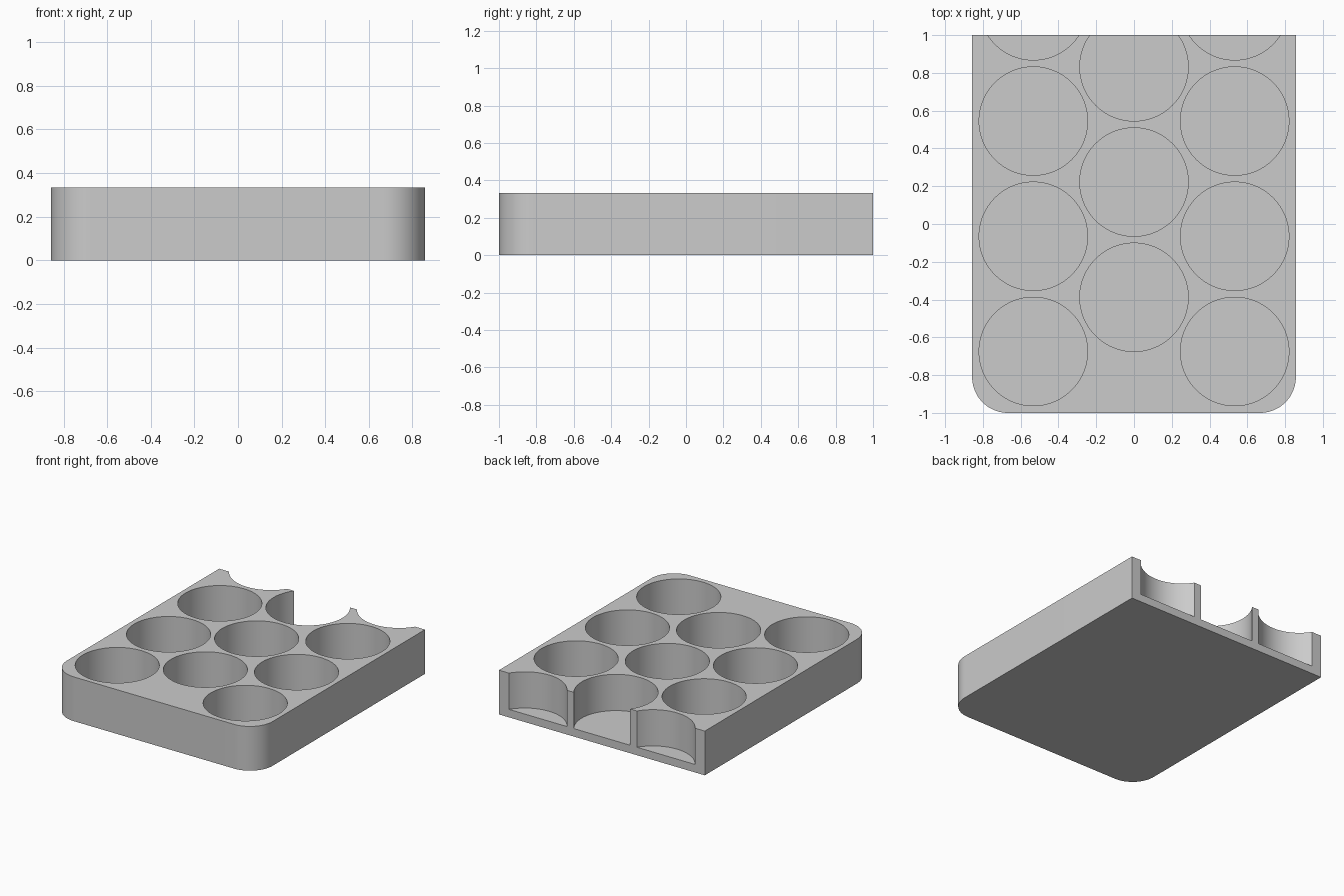
import bpy, bmesh
from math import sin, cos, pi, radians
from mathutils import Matrix

old = bpy.data.objects.get("Cube")
if old:
    bpy.data.objects.remove(old, do_unlink=True)

HALF_X, HALF_Y, HEIGHT = 0.857, 1.0, 0.333
CORNER, FLOOR = 0.19, 0.06
RADIUS, PITCH, COLUMN_X = 0.287, 0.61, 0.533

grey = bpy.data.materials.new("plain grey")
grey.use_nodes = True
colour = (0.6, 0.6, 0.6, 1)
grey.diffuse_color = colour
grey.node_tree.nodes["Principled BSDF"].inputs["Base Color"].default_value = colour


def make_object(name, bm):
    mesh = bpy.data.meshes.new(name)
    bmesh.ops.recalc_face_normals(bm, faces=bm.faces)
    bm.to_mesh(mesh)
    bm.free()
    obj = bpy.data.objects.new(name, mesh)
    bpy.context.collection.objects.link(obj)
    mesh.materials.append(grey)
    return obj


# Tray block: square back corners, rounded front corners
def front_arc(cx, start, steps=20):
    angles = [start + i * pi / 2 / steps for i in range(steps + 1)]
    return [(cx + CORNER * cos(a), CORNER - HALF_Y + CORNER * sin(a)) for a in angles]


outline = [(HALF_X, HALF_Y), (-HALF_X, HALF_Y)]
outline += front_arc(CORNER - HALF_X, pi)
outline += front_arc(HALF_X - CORNER, 1.5 * pi)
bm = bmesh.new()
base = bm.faces.new([bm.verts.new((x, y, 0)) for x, y in outline])
top = bmesh.ops.extrude_face_region(bm, geom=[base])["geom"]
bmesh.ops.translate(bm, vec=(0, 0, HEIGHT),
                    verts=[v for v in top if isinstance(v, bmesh.types.BMVert)])
tray = make_object("tray", bm)

# Round pockets in three staggered columns, the back row cut open
centres = [(x, -0.675 + i * PITCH) for x in (-COLUMN_X, COLUMN_X) for i in range(4)]
centres += [(0, -0.388 + i * PITCH) for i in range(3)]
bm = bmesh.new()
for x, y in centres:
    bmesh.ops.create_cone(bm, cap_ends=True, segments=96, radius1=RADIUS,
                          radius2=RADIUS, depth=HEIGHT,
                          matrix=Matrix.Translation((x, y, FLOOR + HEIGHT / 2)))
cutter = make_object("pocket_cutter", bm)
cutter.hide_render = True

cut = tray.modifiers.new("pockets", "BOOLEAN")
cut.operation = "DIFFERENCE"
cut.solver = "EXACT"
cut.object = cutter

bpy.ops.object.select_all(action="DESELECT")
tray.select_set(True)
bpy.context.view_layer.objects.active = tray
bpy.ops.object.modifier_apply(modifier=cut.name)
bpy.data.objects.remove(cutter, do_unlink=True)
bpy.ops.object.shade_smooth_by_angle(angle=radians(30))
